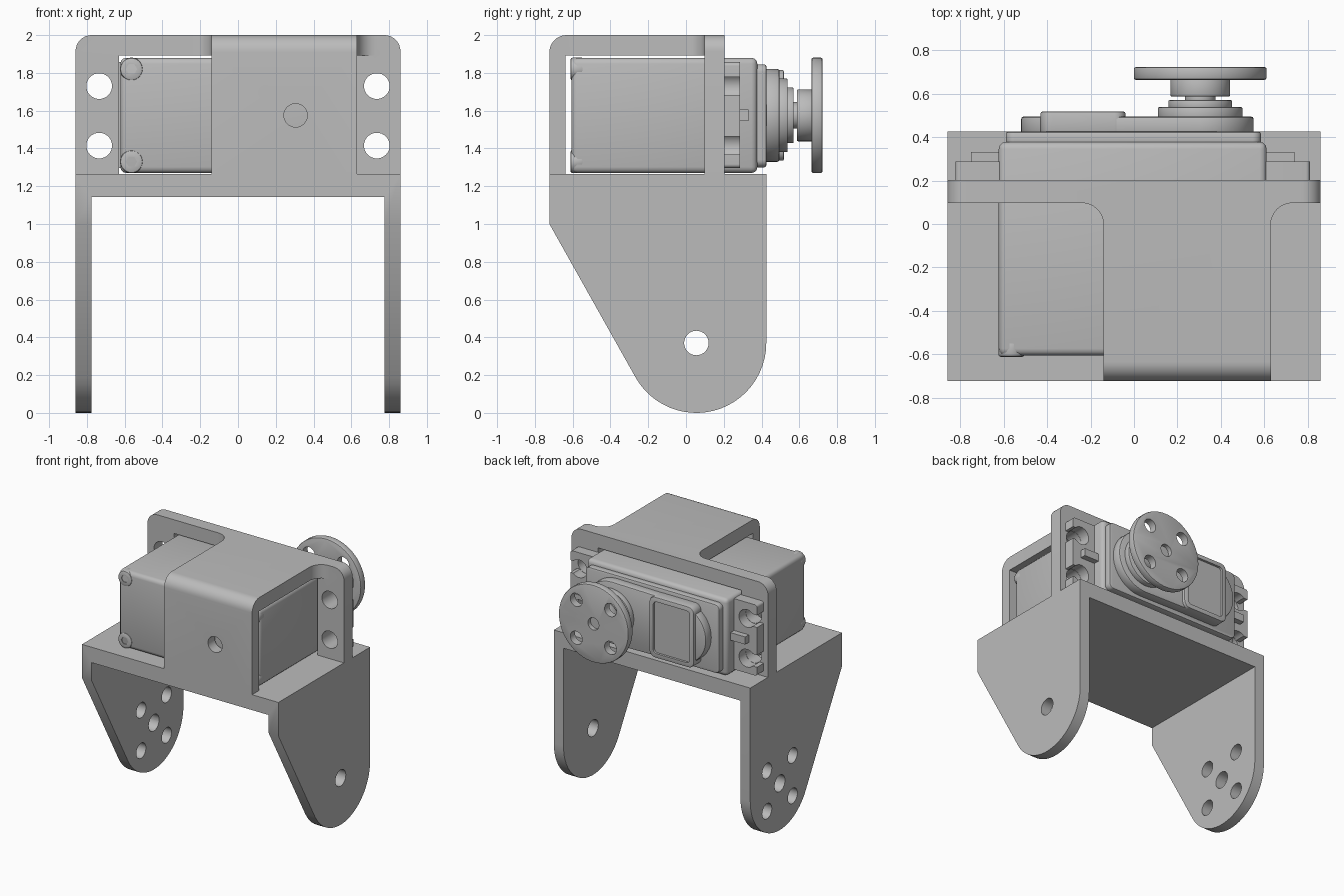
import bpy, bmesh, math
from mathutils import Vector

if "Cube" in bpy.data.objects:
    bpy.data.objects.remove(bpy.data.objects["Cube"])

grey = bpy.data.materials.new("plain grey")
grey.use_nodes = True
grey.diffuse_color = (0.5, 0.5, 0.5, 1)
grey.node_tree.nodes["Principled BSDF"].inputs["Base Color"].default_value = (0.5, 0.5, 0.5, 1)

AX, AZ = 0.305, 1.575      # output shaft axis
MID = -0.006               # servo centre in x


# ---- helpers ----
def arc(cu, cv, r, a0, a1, n=8):
    """Points on an arc, angles in degrees."""
    steps = [math.radians(a0 + (a1 - a0) * i / n) for i in range(n + 1)]
    return [(cu + r * math.cos(a), cv + r * math.sin(a)) for a in steps]


def circle(cu, cv, r, n=40):
    return arc(cu, cv, r, 0, 360, n)[:-1]


def rect(u0, v0, u1, v1, r=0):
    if r == 0:
        return [(u0, v0), (u1, v0), (u1, v1), (u0, v1)]
    return (arc(u1 - r, v1 - r, r, 0, 90) + arc(u0 + r, v1 - r, r, 90, 180)
            + arc(u0 + r, v0 + r, r, 180, 270) + arc(u1 - r, v0 + r, r, 270, 360))


def prism(name, pts, axis, a, b, bevel=0, segments=2):
    """Extrude a flat outline along an axis from a to b."""
    place = {"x": lambda u, v, w: (w, u, v),
             "y": lambda u, v, w: (u, w, v),
             "z": lambda u, v, w: (u, v, w)}[axis]
    bm = bmesh.new()
    face = bm.faces.new([bm.verts.new(place(u, v, a)) for u, v in pts])
    ext = bmesh.ops.extrude_face_region(bm, geom=[face])
    shift = Vector(place(0, 0, b - a))
    bmesh.ops.translate(bm, vec=shift, verts=[g for g in ext["geom"] if isinstance(g, bmesh.types.BMVert)])
    bmesh.ops.recalc_face_normals(bm, faces=bm.faces)
    me = bpy.data.meshes.new(name)
    bm.to_mesh(me)
    bm.free()
    me.materials.append(grey)
    ob = bpy.data.objects.new(name, me)
    bpy.context.collection.objects.link(ob)
    if bevel:
        m = ob.modifiers.new("bevel", "BEVEL")
        m.width, m.segments, m.limit_method = bevel, segments, "ANGLE"
        apply(ob, m)
    return ob


def apply(ob, mod):
    bpy.context.view_layer.objects.active = ob
    bpy.ops.object.modifier_apply(modifier=mod.name)


def combine(ob, others, operation="DIFFERENCE"):
    for other in others:
        m = ob.modifiers.new("bool", "BOOLEAN")
        m.operation, m.object, m.solver = operation, other, "EXACT"
        apply(ob, m)
        bpy.data.objects.remove(other)
    return ob


def drill(axis, cu, cv, r, a, b, n=32):
    return prism("drill", circle(cu, cv, r, n), axis, a, b)


# ---- bracket: U shape trimmed by the side outline ----
u_shape = [(-0.86, 0), (-0.775, 0), (-0.775, 1.143), (0.775, 1.143),
           (0.775, 0), (0.86, 0), (0.86, 1.265), (-0.86, 1.265)]
side = ([(0.425, 1.265), (-0.723, 1.265), (-0.723, 1.0)]
        + arc(0.055, 0.37, 0.37, 209.5, 360, 24))
bracket = prism("bracket", u_shape, "y", -0.9, 0.6)
combine(bracket, [prism("side_outline", side, "x", -1, 1)], "INTERSECT")
holes = [drill("x", 0.055, 0.37, 0.065, -1, 1)]
for dy in (-0.16, 0.16):
    for dz in (-0.16, 0.16):
        holes.append(drill("x", 0.055 + dy, 0.37 + dz, 0.06, -1, -0.5))
combine(bracket, holes)

# ---- upright mounting plate with servo opening ----
outline = ([(-0.86, 1.2), (0.86, 1.2)] + arc(0.775, 1.915, 0.085, 0, 90)
           + arc(-0.775, 1.915, 0.085, 90, 180))
plate = prism("mounting_plate", outline, "y", 0.097, 0.203)
cuts = [prism("opening", rect(-0.63, 1.265, 0.63, 1.892), "y", 0, 0.3)]
cuts += [drill("y", sx * 0.735, z, 0.068, 0, 0.3) for sx in (-1, 1) for z in (1.73, 1.415)]
combine(plate, cuts)

# ---- cover strap over the top and down the front ----
strap = ([(-0.723, 1.2)] + arc(-0.633, 1.91, 0.09, 180, 90)
         + [(0.15, 2.0), (0.15, 1.892), (-0.637, 1.892), (-0.637, 1.2)])
cover = prism("cover", strap, "x", -0.14, 0.63)
combine(cover, [drill("y", AX, AZ, 0.062, -0.9, -0.55)])
fillets = []
for x, s in ((-0.14, -1), (0.63, 1)):
    curve = [(x + s * 0.1 * (1 - math.sin(t)), 0.1 * (1 - math.cos(t)) * 1.0)
             for t in [math.pi / 2 * i / 8 for i in range(9)]]
    curve = [(u, v - 0.003) for u, v in curve]
    fillets.append(prism("fillet", curve + [(x + s * 0.1, 0.15), (x - s * 0.03, 0.15),
                                            (x - s * 0.03, curve[-1][1])], "z", 1.892, 2.0))
# concave corner blocks beside the strap
for f, (x, s) in zip(fillets, ((-0.14, -1), (0.63, 1))):
    bpy.data.objects.remove(f)
fillets = []
for x, s in ((-0.14, -1), (0.63, 1)):
    centre = x + s * 0.1
    a0, a1 = (180, 90) if s > 0 else (0, 90)
    fillets.append(prism("fillet", arc(centre, -0.003, 0.1, a0, a1) + [(centre, 0.15), (x - s * 0.03, 0.15),
                                                                    (x - s * 0.03, -0.003)], "z", 1.892, 2.0))
combine(bracket, [plate, cover] + fillets, "UNION")

# ---- servo case ----
case = prism("servo_case", rect(MID - 0.617, 1.27, MID + 0.617, 1.88), "y", -0.606, 0.378, 0.032, 3)
cap = prism("gear_cap", rect(-0.59, 1.30, 0.585, 1.845, 0.04), "y", 0.36, 0.426, 0.012)

# corner screws with hex sockets
for sx in (-1, 1):
    for z in (1.33, 1.82):
        x = MID + sx * 0.558
        screw = prism("case_screw", circle(x, z, 0.061, 32), "y", -0.612, -0.54, 0.012)
        combine(screw, [drill("y", x, z, 0.03, -0.7, -0.585, 6)])

# mounting ears with open slots and a rib
for sx, label in ((-1, "right"), (1, "left")):
    a, b = sorted((MID + sx * 0.58, MID + sx * 0.817))
    ear = prism(label + "_ear", rect(a, 1.297, b, 1.857, 0.02), "y", 0.203, 0.287)
    slots = []
    for z in (1.73, 1.415):
        slots.append(drill("y", sx * 0.735, z, 0.07, 0.1, 0.4))
        s0, s1 = sorted((sx * 0.735, sx * 0.9))
        slots.append(prism("slot", rect(s0, z - 0.048, s1, z + 0.048), "y", 0.1, 0.4))
    combine(ear, slots)
    a, b = sorted((MID + sx * 0.6, MID + sx * 0.745))
    prism(label + "_ear_rib", rect(a, 1.545, b, 1.605), "y", 0.25, 0.332)

# ---- raised gear housing and framed window ----
housing = arc(AX, AZ, 0.246, -90, 90, 24) + arc(-0.285, AZ, 0.235, 90, 270, 24)
prism("gear_housing", housing, "y", 0.41, 0.495, 0.012)
window = prism("window_frame", rect(-0.43, 1.335, -0.04, 1.815, 0.05), "y", 0.41, 0.518, 0.008)
combine(window, [prism("recess", rect(-0.395, 1.37, -0.075, 1.78, 0.03), "y", 0.5, 0.6)])

# ---- output stack: radius and y range of each step ----
for name, r, y0, y1 in (("collar_large", 0.195, 0.48, 0.538), ("collar_small", 0.147, 0.53, 0.57),
                        ("output_shaft", 0.07, 0.56, 0.60), ("horn_hub", 0.137, 0.587, 0.67)):
    prism(name, circle(AX, AZ, r, 48), "y", y0, y1, 0.006)

horn = prism("horn_disc", circle(AX, AZ, 0.306, 64), "y", 0.664, 0.723, 0.01)
holes = [drill("y", AX, AZ, 0.048, 0.69, 0.8)]
for dx in (-0.15, 0.15):
    for dz in (-0.15, 0.15):
        holes.append(drill("y", AX + dx, AZ + dz, 0.052, 0.6, 0.8))
combine(horn, holes)

# ---- shading ----
for ob in bpy.context.collection.objects:
    if ob.type == "MESH" and ob.data.materials and ob.data.materials[0] == grey:
        ob.data.shade_smooth()
        ob.data.set_sharp_from_angle(angle=math.radians(30))
